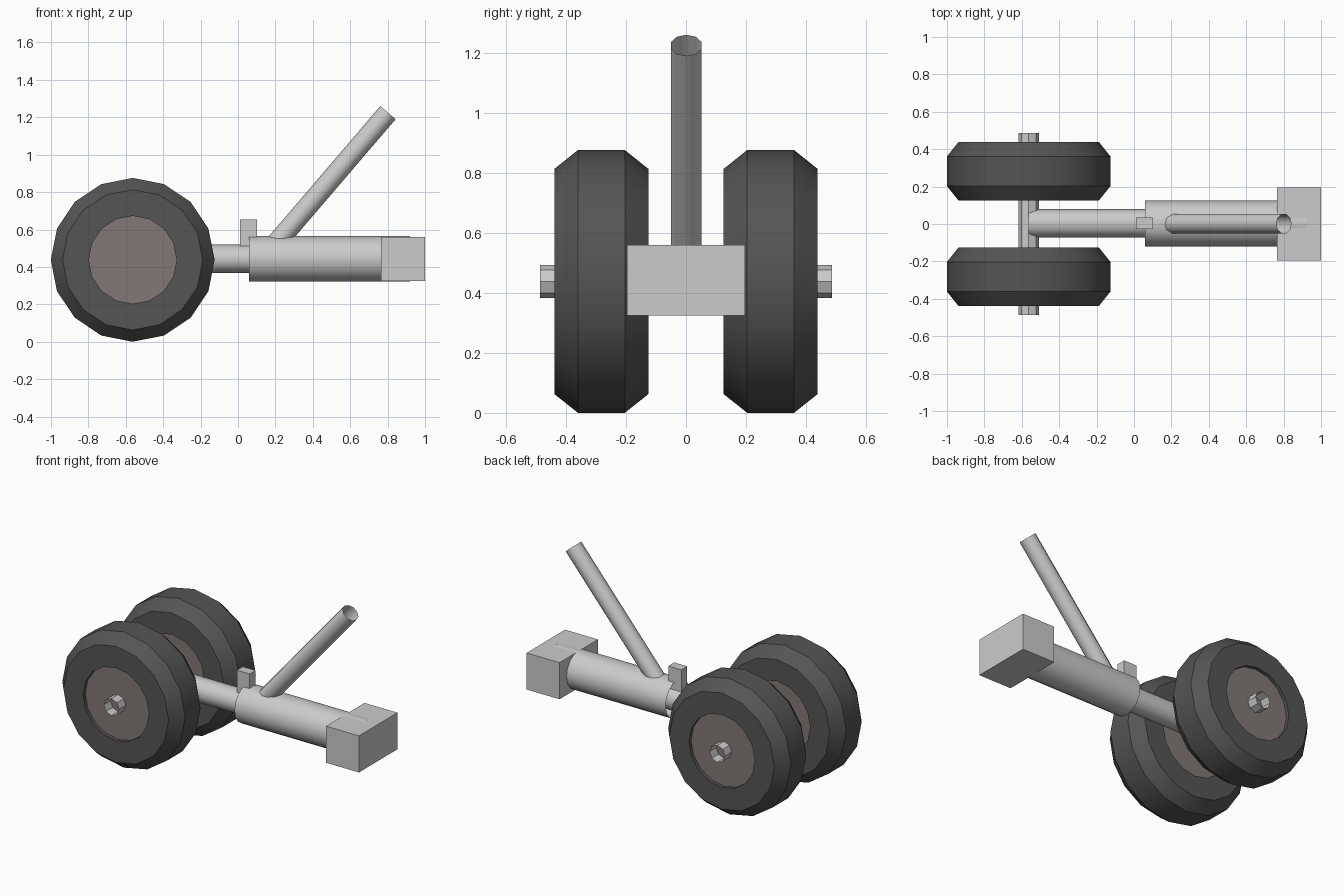
import bpy, bmesh, math
from mathutils import Vector

if "Cube" in bpy.data.objects:
    bpy.data.objects.remove(bpy.data.objects["Cube"])

AXLE_X, AXLE_Z = -0.563, 0.438


def material(name, color):
    m = bpy.data.materials.new(name)
    m.diffuse_color = (*color, 1)
    m.use_nodes = True
    m.node_tree.nodes["Principled BSDF"].inputs["Base Color"].default_value = m.diffuse_color
    return m


def finish(ob, name, mat=None, smooth=True):
    ob.name = name
    if mat:
        ob.data.materials.append(mat)
    if smooth:
        bpy.ops.object.select_all(action='DESELECT')
        ob.select_set(True)
        bpy.context.view_layer.objects.active = ob
        bpy.ops.object.shade_smooth_by_angle(angle=math.radians(37))
    return ob


def tube(name, a, b, r, sides, mat=None, fill='NOTHING'):
    a, b = Vector(a), Vector(b)
    d = b - a
    bpy.ops.mesh.primitive_cylinder_add(
        vertices=sides, radius=r, depth=d.length, end_fill_type=fill,
        location=(a + b) / 2, rotation=d.to_track_quat('Z', 'Y').to_euler())
    return finish(bpy.context.object, name, mat)


def box(name, lo, hi):
    lo, hi = Vector(lo), Vector(hi)
    bpy.ops.mesh.primitive_cube_add(size=1, location=(lo + hi) / 2)
    ob = bpy.context.object
    ob.scale = hi - lo
    return finish(ob, name, smooth=False)


def tyre(name, y, mat, sides=16):
    # closed cross-section (radius, offset along axle) swept round the axle
    profile = [(0.235, -0.157), (0.375, -0.157), (0.438, -0.078),
               (0.438, 0.078), (0.375, 0.157), (0.235, 0.157)]
    bm = bmesh.new()
    rings = []
    for i in range(sides):
        t = 2 * math.pi * i / sides
        rings.append([bm.verts.new((r * math.cos(t), o, r * math.sin(t)))
                      for r, o in profile])
    n = len(profile)
    for i in range(sides):
        p, q = rings[i], rings[(i + 1) % sides]
        for j in range(n):
            k = (j + 1) % n
            bm.faces.new((p[j], p[k], q[k], q[j]))
    bmesh.ops.recalc_face_normals(bm, faces=bm.faces)
    me = bpy.data.meshes.new(name)
    bm.to_mesh(me)
    bm.free()
    ob = bpy.data.objects.new(name, me)
    bpy.context.collection.objects.link(ob)
    ob.location = (AXLE_X, y, AXLE_Z)
    return finish(ob, name, mat)


rubber = material("rubber", (0.09, 0.09, 0.09))
rim_metal = material("rim_metal", (0.22, 0.19, 0.18))

# Twin wheels with recessed rims
for side, s in (("front", -1), ("back", 1)):
    y = s * 0.282
    tyre(side + "_tyre", y, rubber)
    tube(side + "_rim", (AXLE_X, y - 0.135, AXLE_Z), (AXLE_X, y + 0.135, AXLE_Z),
         0.236, 16, rim_metal, 'NGON')

# Open-ended axle, piston and main cylinder
tube("axle", (AXLE_X, -0.486, AXLE_Z), (AXLE_X, 0.486, AXLE_Z), 0.055, 8)
tube("piston", (-0.563, 0.003, 0.443), (0.40, 0.003, 0.443), 0.076, 12)
tube("main_cylinder", (0.058, 0.003, 0.443), (0.92, 0.003, 0.443), 0.122, 16)

# Diagonal brace
tube("brace_strut", (0.16, 0.001, 0.475), (0.802, 0.001, 1.225), 0.054, 10)

# Mounting block and small lug
box("mount_block", (0.765, -0.196, 0.324), (1.0, 0.196, 0.56))
box("lug", (0.01, -0.026, 0.47), (0.102, 0.034, 0.654))
